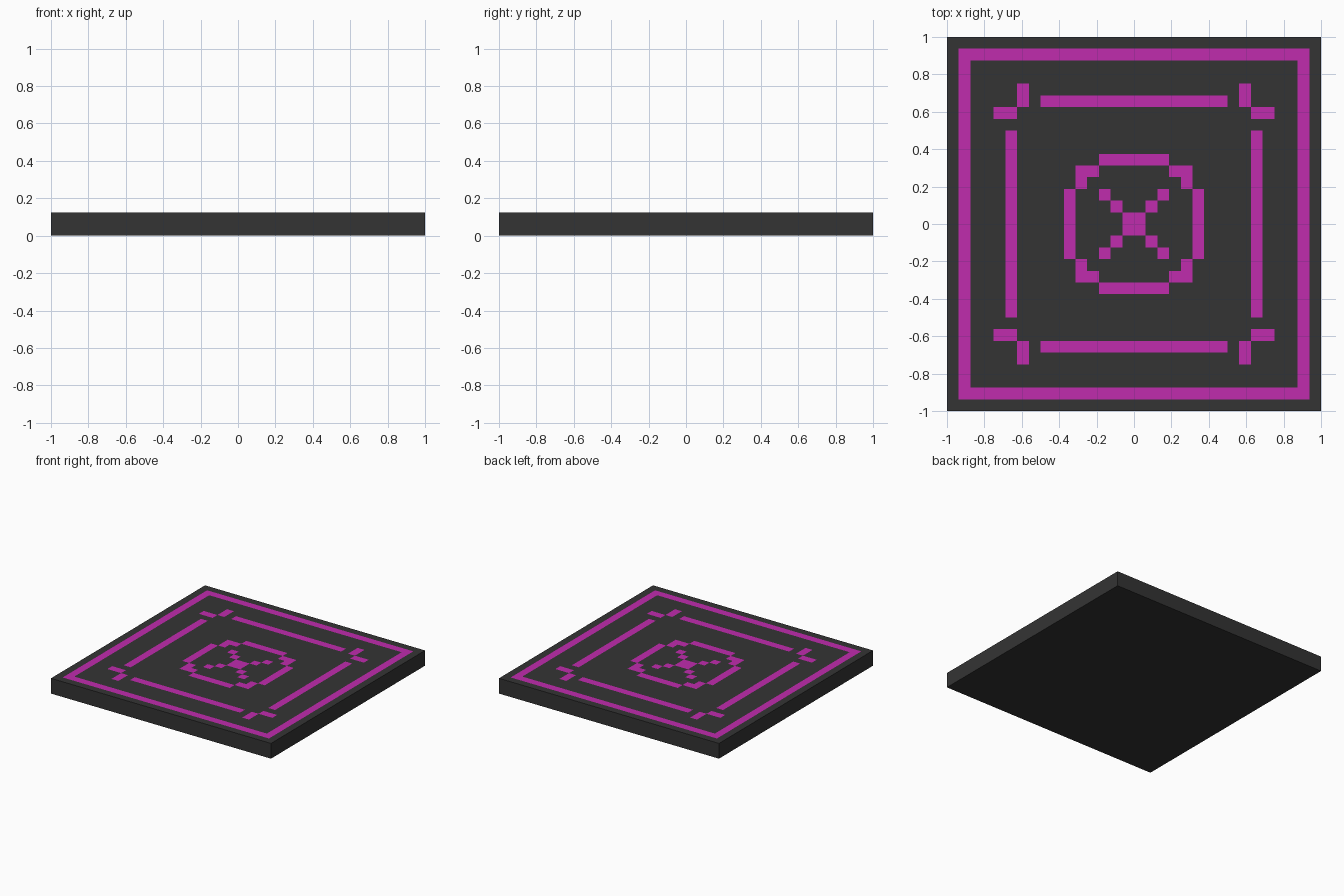
import bpy, bmesh

if "Cube" in bpy.data.objects:
    bpy.data.objects.remove(bpy.data.objects["Cube"])

N, HEIGHT = 32, 0.125          # top is a 32 x 32 tile pattern
CELL = 2 / N


def material(name, rgb):
    m = bpy.data.materials.new(name)
    m.diffuse_color = (*rgb, 1)
    m.use_nodes = True
    m.node_tree.nodes["Principled BSDF"].inputs["Base Color"].default_value = m.diffuse_color
    return m


def is_painted(x, y):
    """Pattern rule, eightfold symmetric: fold the point into one wedge."""
    lo, hi = sorted((int(abs(x) / CELL), int(abs(y) / CELL)))
    border = hi == 14
    bar = hi == 10 and lo <= 7
    corner_mark = lo == 9 and hi in (10, 11)
    ring = (hi == 5 and lo <= 2) or (hi == 4 and lo in (3, 4))
    cross = lo == hi and hi <= 2
    return border or bar or corner_mark or ring or cross


bm = bmesh.new()

# Top surface cut into tiles, coloured by the rule
bmesh.ops.create_grid(bm, x_segments=N, y_segments=N, size=1)
for v in bm.verts:
    v.co.z = HEIGHT
for f in bm.faces:
    c = f.calc_center_median()
    f.material_index = int(is_painted(c.x, c.y))

# Side walls and underside
rim = [e for e in bm.edges if e.is_boundary]
walls = bmesh.ops.extrude_edge_only(bm, edges=rim)["geom"]
for v in walls:
    if isinstance(v, bmesh.types.BMVert):
        v.co.z = 0
bottom = [e for e in bm.edges if e.is_boundary]
bmesh.ops.contextual_create(bm, geom=bottom, mat_nr=0)
for f in bm.faces:
    if f.calc_center_median().z < HEIGHT - 0.001:
        f.material_index = 0
bmesh.ops.recalc_face_normals(bm, faces=bm.faces[:])

mesh = bpy.data.meshes.new("floor_panel")
bm.to_mesh(mesh)
bm.free()
mesh.materials.append(material("dark grey", (0.034, 0.034, 0.034)))
mesh.materials.append(material("magenta", (0.53, 0.025, 0.42)))
bpy.context.collection.objects.link(bpy.data.objects.new("floor_panel", mesh))
